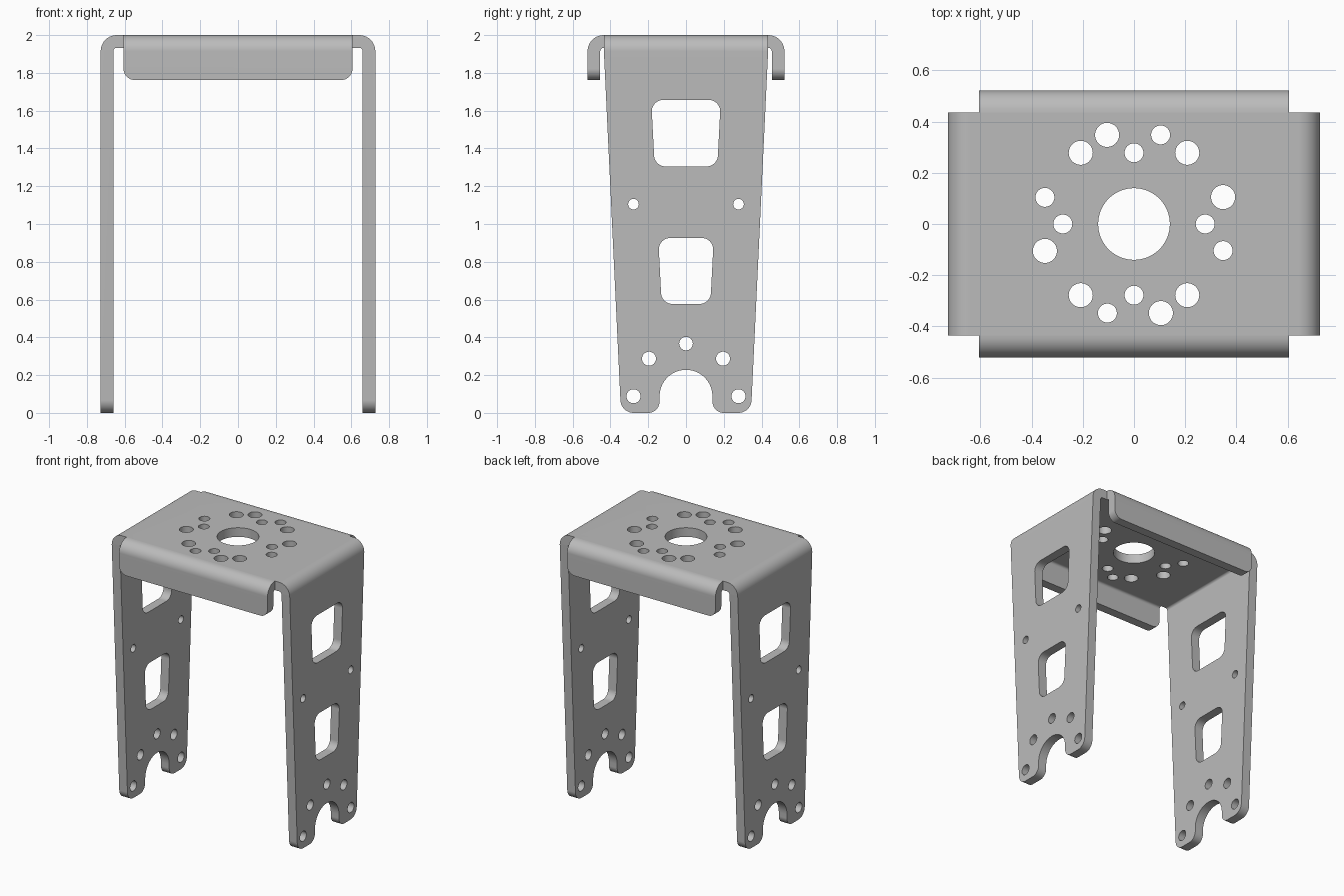
import bpy, bmesh, math
from mathutils import Vector

if "Cube" in bpy.data.objects:
    bpy.data.objects.remove(bpy.data.objects["Cube"])

HALF_X, HALF_Y, TOP = 0.727, 0.435, 2.0
THICK, R_OUT, R_IN = 0.067, 0.085, 0.018
FLANGE_X, FLANGE_Y, FLANGE_Z = 0.606, 0.521, 1.762

metal = bpy.data.materials.new("grey metal")
metal.use_nodes = True
GREY = (0.5, 0.5, 0.5, 1)
metal.diffuse_color = GREY
metal.node_tree.nodes["Principled BSDF"].inputs["Base Color"].default_value = GREY


def rounded(corners, steps=10):
    """Polygon from (u, v, radius) corners, each filleted by its radius."""
    out = []
    for i, (u, v, r) in enumerate(corners):
        p = Vector((u, v))
        if r == 0:
            out.append(p)
            continue
        d1 = (Vector(corners[i - 1][:2]) - p).normalized()
        d2 = (Vector(corners[(i + 1) % len(corners)][:2]) - p).normalized()
        half = d1.angle(d2) / 2
        centre = p + (d1 + d2).normalized() * r / math.sin(half)
        reach = r / math.tan(half)
        a = (p + d1 * reach - centre).normalized()
        b = (p + d2 * reach - centre).normalized()
        out += [centre + a.slerp(b, k / steps) * r for k in range(steps + 1)]
    return out


def circle(u, v, r, n=40):
    return [Vector((u + r * math.cos(2 * math.pi * k / n),
                    v + r * math.sin(2 * math.pi * k / n))) for k in range(n)]


def prism(bm, outline, axis, lo, hi):
    """Extrude a 2D outline along an axis between lo and hi."""
    place = {"x": lambda p, t: (t, p.x, p.y),
             "y": lambda p, t: (p.x, t, p.y),
             "z": lambda p, t: (p.x, p.y, t)}[axis]
    rings = [[bm.verts.new(place(p, t)) for p in outline] for t in (lo, hi)]
    n = len(outline)
    faces = [bm.faces.new(ring) for ring in rings]
    for k in range(n):
        j = (k + 1) % n
        faces.append(bm.faces.new((rings[0][k], rings[0][j], rings[1][j], rings[1][k])))
    bmesh.ops.recalc_face_normals(bm, faces=faces)


def solid(name, prisms):
    bm = bmesh.new()
    for args in prisms:
        prism(bm, *args)
    mesh = bpy.data.meshes.new(name)
    bm.to_mesh(mesh)
    bm.free()
    mesh.materials.append(metal)
    ob = bpy.data.objects.new(name, mesh)
    bpy.context.collection.objects.link(ob)
    return ob


def cut(ob, tool, operation):
    """Apply a boolean and discard the tool."""
    mod = ob.modifiers.new("cut", "BOOLEAN")
    mod.object, mod.operation, mod.solver = tool, operation, "EXACT"
    bpy.context.view_layer.update()
    baked = bpy.data.meshes.new_from_object(
        ob.evaluated_get(bpy.context.evaluated_depsgraph_get()))
    ob.modifiers.clear()
    ob.data = baked
    bpy.data.objects.remove(tool)


def finish(ob):
    bpy.ops.object.select_all(action="DESELECT")
    ob.select_set(True)
    bpy.context.view_layer.objects.active = ob
    bpy.ops.object.shade_smooth_by_angle(angle=math.radians(30))
    ob.modifiers.new("even shading", "WEIGHTED_NORMAL").keep_sharp = True


# Bent sheet: top plate and two legs
inner = HALF_X - THICK
sheet = rounded([(-HALF_X, -0.1, 0), (-HALF_X, TOP, R_OUT), (HALF_X, TOP, R_OUT),
                 (HALF_X, -0.1, 0), (inner, -0.1, 0), (inner, TOP - THICK, R_IN),
                 (-inner, TOP - THICK, R_IN), (-inner, -0.1, 0)])
bracket = solid("bracket_body", [(sheet, "y", -0.6, 0.6)])

# Tapered leg outline with rounded feet and an arch between them
half = [(0.14, 0.228, 0.139), (0.14, 0, 0.06), (0.344, 0, 0.07),
        (HALF_Y, 1.92, 0), (HALF_Y, 2.1, 0)]
outline = half + [(-u, v, r) for u, v, r in reversed(half)]
cut(bracket, solid("leg_outline", [(rounded(outline), "x", -1, 1)]), "INTERSECT")

# Leg windows and bolt holes
holes = []
for low, high, w_low, w_high in [(1.305, 1.657, 0.166, 0.184), (0.577, 0.926, 0.129, 0.147)]:
    window = rounded([(-w_low, low, 0.06), (w_low, low, 0.06),
                      (w_high, high, 0.06), (-w_high, high, 0.06)])
    holes.append((window, "x", -1, 1))
for y, z, r in [(0.278, 1.105, 0.028), (0, 0.367, 0.036),
                (0.196, 0.287, 0.037), (0.278, 0.088, 0.037)]:
    for s in ((1, -1) if y else (1,)):
        holes.append((circle(s * y, z, r), "x", -1, 1))

# Top plate holes: centre bore and a pattern repeated every quarter turn
holes.append((circle(0, 0, 0.14, 72), "z", 1.8, 2.2))
for u, v, r in [(0, 0.278, 0.037), (0.104, 0.348, 0.037), (-0.105, 0.348, 0.047)]:
    for _ in range(4):
        holes.append((circle(u, v, r), "z", 1.8, 2.2))
        u, v = v, -u
for sx in (-1, 1):
    for sy in (-1, 1):
        holes.append((circle(sx * 0.208, sy * 0.278, 0.047), "z", 1.8, 2.2))
cut(bracket, solid("hole_cutters", holes), "DIFFERENCE")
finish(bracket)

# Short folded flanges along the front and back edges
for name, s in (("front_flange", -1), ("back_flange", 1)):
    lip = FLANGE_Y - THICK
    hook = rounded([(s * u, v, r) for u, v, r in [
        (HALF_Y, TOP, 0), (FLANGE_Y, TOP, R_OUT), (FLANGE_Y, 1.7, 0),
        (lip, 1.7, 0), (lip, TOP - THICK, R_IN), (HALF_Y, TOP - THICK, 0)]])
    flange = solid(name, [(hook, "x", -0.7, 0.7)])
    shape = rounded([(-FLANGE_X, FLANGE_Z, 0.06), (FLANGE_X, FLANGE_Z, 0.06),
                     (FLANGE_X, 2.2, 0), (-FLANGE_X, 2.2, 0)])
    cut(flange, solid("flange_outline", [(shape, "y", -1, 1)]), "INTERSECT")
    finish(flange)
